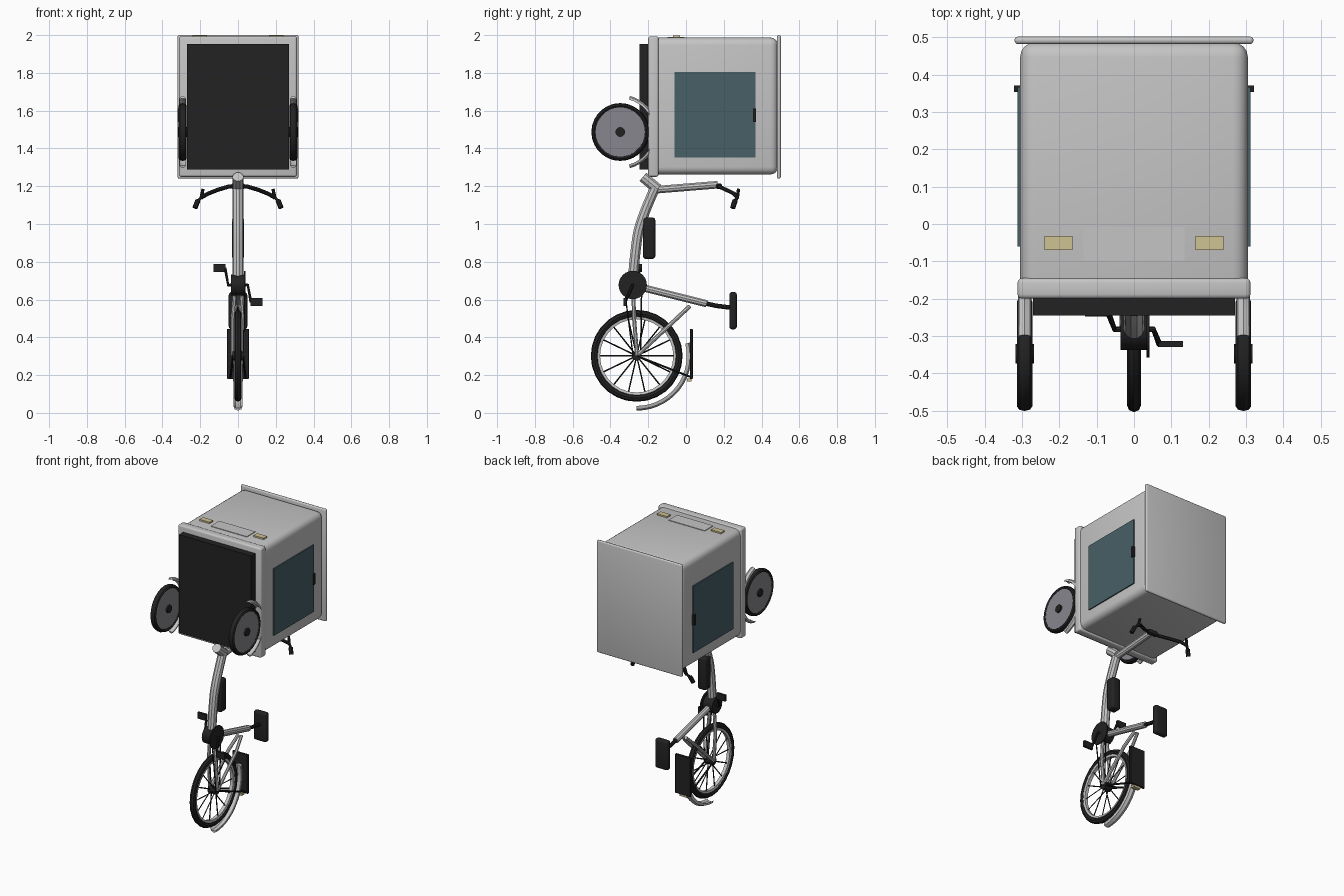
import bpy, bmesh, math
from mathutils import Vector

if "Cube" in bpy.data.objects:
    bpy.data.objects.remove(bpy.data.objects["Cube"])


def mat(name, r, g, b):
    m = bpy.data.materials.new(name)
    m.diffuse_color = (r, g, b, 1)
    m.use_nodes = True
    m.node_tree.nodes["Principled BSDF"].inputs["Base Color"].default_value = m.diffuse_color
    return m


GREY = mat("light grey", 0.56, 0.56, 0.56)
BLACK = mat("black", 0.016, 0.016, 0.016)
GLASS = mat("dark teal glass", 0.065, 0.115, 0.135)
DISC = mat("mid grey", 0.24, 0.24, 0.27)
LAMP = mat("pale yellow", 0.62, 0.54, 0.29)


def finish(ob, m, smooth=True):
    ob.data.materials.clear()
    ob.data.materials.append(m)
    bpy.ops.object.select_all(action='DESELECT')
    bpy.context.view_layer.objects.active = ob
    ob.select_set(True)
    if smooth:
        bpy.ops.object.shade_smooth_by_angle(angle=math.radians(35))
    return ob


def from_bm(name, bm, m, smooth=True):
    bmesh.ops.recalc_face_normals(bm, faces=bm.faces)
    me = bpy.data.meshes.new(name)
    bm.to_mesh(me)
    bm.free()
    ob = bpy.data.objects.new(name, me)
    bpy.context.collection.objects.link(ob)
    return finish(ob, m, smooth)


def box(name, x, y, z, m, bevel=0.0, segs=3):
    """Box from (min, max) ranges, with optional rounded edges."""
    bm = bmesh.new()
    bmesh.ops.create_cube(bm, size=1)
    for v in bm.verts:
        v.co = Vector([r[0] + (c + 0.5) * (r[1] - r[0]) for c, r in zip(v.co, (x, y, z))])
    if bevel:
        bmesh.ops.bevel(bm, geom=bm.edges[:], offset=bevel, segments=segs, profile=0.5, affect='EDGES')
    return from_bm(name, bm, m)


def tube(name, pts, r, m, spline='POLY', sides=2):
    """Round tube through the points; points may carry a radius factor."""
    cu = bpy.data.curves.new(name, 'CURVE')
    cu.dimensions = '3D'
    cu.bevel_depth, cu.bevel_resolution, cu.use_fill_caps = r, sides, True
    s = cu.splines.new(spline)
    s.points.add(len(pts) - 1)
    for p, c in zip(s.points, pts):
        p.co = (*c[:3], 1)
        p.radius = c[3] if len(c) > 3 else 1
    if spline == 'NURBS':
        s.use_endpoint_u, s.order_u, s.resolution_u = True, 3, 5
    ob = bpy.data.objects.new(name, cu)
    bpy.context.collection.objects.link(ob)
    bpy.ops.object.select_all(action='DESELECT')
    bpy.context.view_layer.objects.active = ob
    ob.select_set(True)
    bpy.ops.object.convert(target='MESH')
    return finish(bpy.context.object, m)


def lathe(name, prof, c, m, n=28, a0=0, a1=360):
    """Turn a closed (radius, x) profile about an x axis through c."""
    bm = bmesh.new()
    full = a1 - a0 == 360
    rings = []
    for i in range(n if full else n + 1):
        a = math.radians(a0 + (a1 - a0) * i / n)
        rings.append([bm.verts.new((c[0] + x, c[1] + r * math.cos(a), c[2] + r * math.sin(a)))
                      for r, x in prof])
    k = len(prof)
    for i in range(n):
        p, q = rings[i], rings[(i + 1) % len(rings)]
        for j in range(k):
            bm.faces.new((p[j], p[(j + 1) % k], q[(j + 1) % k], q[j]))
    if not full:
        bm.faces.new(rings[0])
        bm.faces.new(rings[-1])
    return from_bm(name, bm, m)


def disc(name, c, r, hw, m, n=24):
    """Cylinder along x with half width hw."""
    bm = bmesh.new()
    ends = [[bm.verts.new((c[0] + s * hw, c[1] + r * math.cos(2 * math.pi * i / n),
                           c[2] + r * math.sin(2 * math.pi * i / n))) for i in range(n)] for s in (-1, 1)]
    for e in ends:
        bm.faces.new(e)
    for i in range(n):
        j = (i + 1) % n
        bm.faces.new((ends[0][i], ends[0][j], ends[1][j], ends[1][i]))
    return from_bm(name, bm, m)


def tyre_profile(r0, r1, hw):
    mid, h = (r0 + r1) / 2, (r1 - r0) / 2
    return [(mid + h * math.cos(t), hw * math.sin(t)) for t in [math.pi * i / 4 for i in range(8)]]


def fender_profile(r0, r1, hw):
    return [(r0, -hw), (r1 - 0.008, -hw * 0.8), (r1, 0), (r1 - 0.008, hw * 0.8),
            (r0, hw), (r1 - 0.014, hw * 0.5), (r1 - 0.014, -hw * 0.5)]


# cargo box, lid, lower rim and floor
box("cargo_box", (-0.305, 0.305), (-0.19, 0.487), (1.262, 1.987), GREY, 0.04, 4)
box("cargo_lid", (-0.32, 0.32), (0.482, 0.502), (1.24, 2.0), GREY, 0.009)
box("lower_rim", (-0.312, 0.312), (-0.2, -0.145), (1.25, 1.993), GREY, 0.012)
box("floor_block", (-0.27, 0.27), (-0.245, -0.195), (1.288, 1.952), BLACK)

# end panel with lamps
box("end_panel", (-0.135, 0.135), (-0.098, -0.008), (1.98, 1.991), GREY)
for s, side in ((-1, "left"), (1, "right")):
    def span(a, b):
        return tuple(sorted((s * a, s * b)))
    box(side + "_lamp", span(0.165, 0.24), (-0.07, -0.032), (1.98, 1.997), LAMP)
    # side windows and latches
    box(side + "_window", span(0.304, 0.3125), (-0.06, 0.367), (1.352, 1.805), GLASS)
    box(side + "_latch", span(0.305, 0.321), (0.354, 0.371), (1.54, 1.612), BLACK)
    # cargo wheels
    c = (s * 0.293, -0.348, 1.487)
    lathe(side + "_cargo_tyre", tyre_profile(0.127, 0.153, 0.021), c, BLACK)
    disc(side + "_cargo_disc", c, 0.131, 0.014, DISC, 28)
    disc(side + "_cargo_hub", c, 0.026, 0.025, BLACK, 12)
    lathe(side + "_cargo_fender", fender_profile(0.178, 0.198, 0.018), c, GREY, 18, -75, 75)

# rear wheel
W = Vector((0, -0.261, 0.302))
lathe("rear_tyre", tyre_profile(0.205, 0.243, 0.019), W, BLACK)
lathe("rear_rim", [(0.194, -0.011), (0.208, -0.014), (0.208, 0.014), (0.194, 0.011)], W, GREY)
disc("rear_hub", W, 0.026, 0.028, BLACK, 14)
for i in range(14):
    a = 2 * math.pi * (i + 0.5) / 14 + math.pi / 14
    d = Vector((0, math.cos(a), math.sin(a)))
    side = Vector((0.014 * (-1) ** i, 0, 0))
    tube("spoke", [W + side + d * 0.015, W + d * 0.2], 0.0038, BLACK, sides=0)
lathe("rear_fender", fender_profile(0.265, 0.29, 0.024), W, GREY, 14, -90, 14)

# rear rack, its struts and tail lamp
box("rear_rack", (-0.058, 0.058), (0.02, 0.036), (0.18, 0.445), BLACK, 0.003, 1)
box("tail_lamp", (-0.026, 0.026), (0.004, 0.03), (0.166, 0.182), LAMP)
for s in (-1, 1):
    tube("rack_strut", [(s * 0.026, -0.261, 0.302), (s * 0.04, 0.03, 0.188)], 0.006, BLACK, sides=1)
    # stays holding the rear wheel
    tube("chain_stay", [(s * 0.018, -0.278, 0.62), (s * 0.028, -0.275, 0.5), (s * 0.028, -0.259, 0.305)], 0.011, GREY)
    tube("seat_stay", [(s * 0.012, 0.02, 0.565), (s * 0.028, -0.06, 0.49), (s * 0.028, -0.255, 0.308)], 0.011, GREY)

# motor, chainring, chain
B = (0, -0.282, 0.677)
disc("motor", B, 0.055, 0.036, BLACK)
disc("chainring", (0.037, B[1], B[2]), 0.075, 0.004, BLACK)
for y0, y1 in ((-0.235, -0.24), (-0.325, -0.28)):
    tube("chain", [(0.033, y0, 0.65), (0.031, y1, 0.3)], 0.004, BLACK, sides=1)

# cranks and pedals
for s, y, z in ((1, -0.322, 0.587), (-1, -0.24, 0.766)):
    tube("crank", [(s * 0.03, B[1], B[2]), (s * 0.052, B[1], B[2]), (s * 0.068, y, z)], 0.008, BLACK)
    xs = sorted((s * 0.065, s * 0.131))
    box("pedal", xs, (y - 0.008, y + 0.008), (z - 0.021, z + 0.021), BLACK)

# main frame tubes
tube("main_tube", [(0, -0.282, 0.7), (0, -0.268, 0.87), (0, -0.242, 1.02), (0, -0.16, 1.2)], 0.028, GREY, 'NURBS', 3)
tube("head_tube", [(0, -0.228, 1.25), (0, -0.15, 1.185)], 0.03, GREY, sides=3)
tube("stem", [(0, -0.175, 1.18), (0, 0.168, 1.208)], 0.021, GREY, sides=3)
tube("seat_tube", [(0, -0.25, 0.668), (0, 0.11, 0.578)], 0.02, GREY, sides=3)
tube("seat_post", [(0, 0.1, 0.58), (0, 0.16, 0.567), (0, 0.24, 0.557)], 0.012, BLACK)
box("battery", (-0.033, 0.033), (-0.228, -0.162), (0.815, 1.035), BLACK, 0.016)
box("seat", (-0.049, 0.049), (0.229, 0.269), (0.442, 0.64), BLACK, 0.015)

# handlebar and grips
half = [(0.05, 0.175, 1.198), (0.11, 0.215, 1.18), (0.16, 0.255, 1.16), (0.195, 0.272, 1.14)]
bar = [(-x, y, z) for x, y, z in reversed(half)] + half
tube("handlebar", bar, 0.011, BLACK)
box("bar_clamp", (-0.035, 0.035), (0.16, 0.19), (1.185, 1.215), BLACK, 0.008, 2)
for s in (-1, 1):
    tube("bar_end", [(s * 0.185, 0.278, 1.185), (s * 0.195, 0.272, 1.14), (s * 0.215, 0.258, 1.12)], 0.009, BLACK)
    tube("grip", [(s * 0.212, 0.26, 1.125), (s * 0.228, 0.247, 1.085)], 0.014, BLACK)
